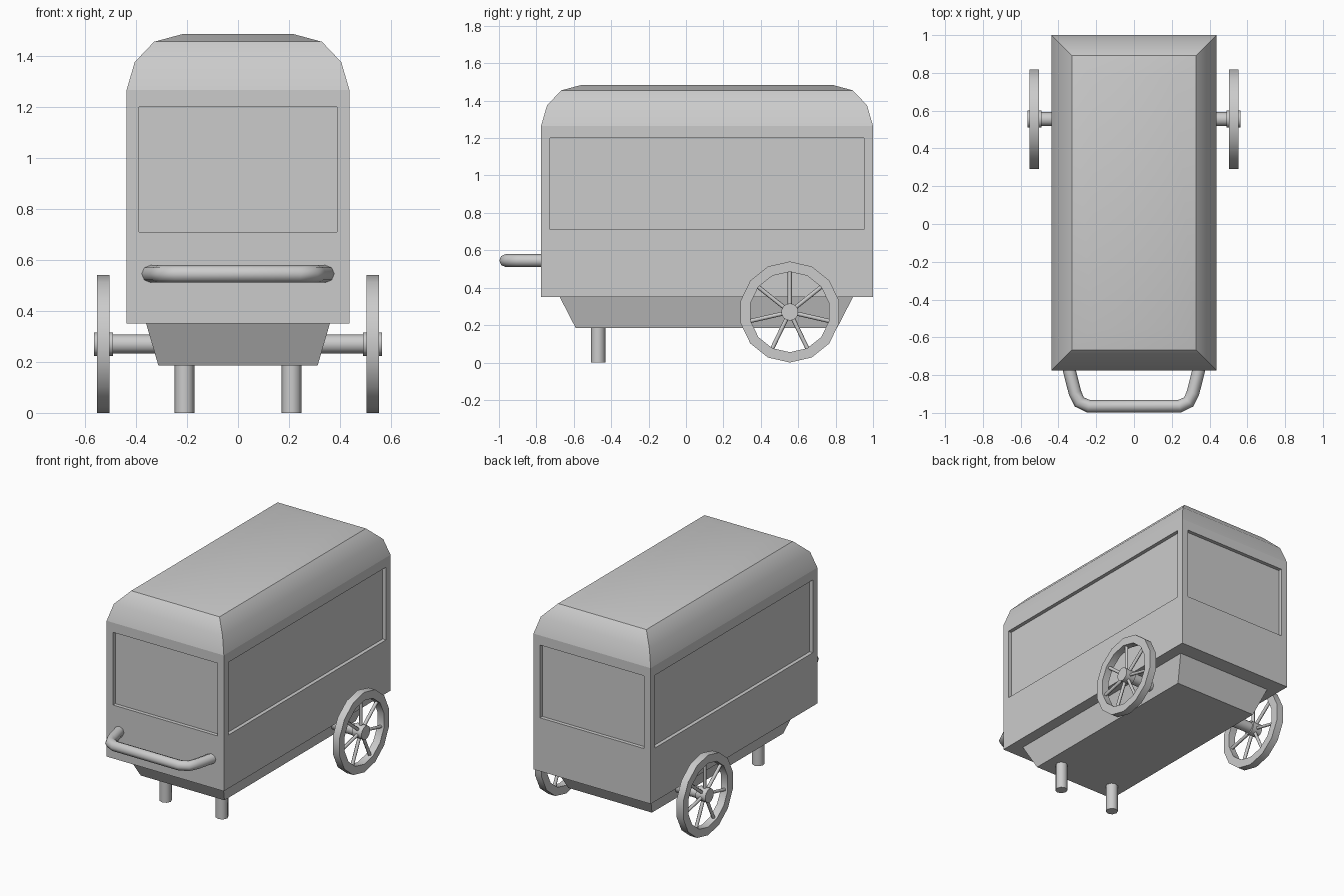
import bpy, bmesh, math
from mathutils import Matrix, Vector

if "Cube" in bpy.data.objects:
    bpy.data.objects.remove(bpy.data.objects["Cube"])

WHEEL = Vector((0.528, 0.555, 0.27))


def finish(name, bm, angle=30, mirror=False):
    bmesh.ops.recalc_face_normals(bm, faces=bm.faces[:])
    me = bpy.data.meshes.new(name)
    bm.to_mesh(me)
    bm.free()
    ob = bpy.data.objects.new(name, me)
    bpy.context.collection.objects.link(ob)
    smooth(ob, angle)
    if mirror:
        ob.modifiers.new("mirror", 'MIRROR')
    return ob


def smooth(ob, angle):
    bpy.ops.object.select_all(action='DESELECT')
    ob.select_set(True)
    bpy.context.view_layer.objects.active = ob
    if angle:
        bpy.ops.object.shade_smooth_by_angle(angle=math.radians(angle))


def stack(rings):
    """Rectangular rings (half x, y0, y1, z) joined by quads and capped at the end."""
    bm = bmesh.new()
    loops = [[bm.verts.new(p) for p in ((-x, a, z), (x, a, z), (x, b, z), (-x, b, z))]
             for x, a, b, z in rings]
    walls = [bm.faces.new((lo[i], lo[(i + 1) % 4], hi[(i + 1) % 4], hi[i]))
             for lo, hi in zip(loops, loops[1:]) for i in range(4)]
    bm.faces.new(loops[-1])
    return bm, walls


def rod(bm, p, q, r, sides):
    p, q = Vector(p), Vector(q)
    d = q - p
    mat = Matrix.Translation((p + q) / 2) @ d.to_track_quat('Z', 'Y').to_matrix().to_4x4()
    bmesh.ops.create_cone(bm, cap_ends=True, segments=sides, radius1=r, radius2=r,
                          depth=d.length, matrix=mat)


# Body with a recessed panel on each of its four walls
bm, walls = stack([(0.437, -0.775, 1.0, 1.265), (0.437, -0.775, 1.0, 0.35)])
bmesh.ops.recalc_face_normals(bm, faces=bm.faces[:])
bmesh.ops.inset_individual(bm, faces=walls, thickness=0.068)
for v in {v for f in walls for v in f.verts}:
    v.co.z = 1.2 if v.co.z > 0.8 else 0.71
for f in bmesh.ops.extrude_discrete_faces(bm, faces=walls)['faces']:
    f.normal_update()
    bmesh.ops.translate(bm, verts=f.verts[:], vec=-0.025 * f.normal)
finish("body", bm, 0)

# Rounded roof
bm, _ = stack([(0.437 - i, -0.775 + i, 1.0 - i, z) for i, z in
               ((0, 1.265), (0.032, 1.375), (0.108, 1.455), (0.22, 1.485))])
finish("roof", bm, 30)

# Tapered underside
bm, _ = stack([(0.36, -0.675, 0.893, 0.35), (0.312, -0.59, 0.808, 0.185)])
finish("underside", bm, 0)

# Front legs
bm = bmesh.new()
rod(bm, (0.21, -0.47, 0), (0.21, -0.47, 0.187), 0.039, 8)
finish("front_legs", bm, 50, True)

# Axle stubs
bm = bmesh.new()
rod(bm, (0.3, WHEEL.y, WHEEL.z), (0.49, WHEEL.y, WHEEL.z), 0.037, 12)
finish("axles", bm, 40, True)

# Wheel rims: fourteen-sided square-section rings
bm = bmesh.new()
N = 14
section = [(-0.025, 0.27), (0.025, 0.27), (0.025, 0.215), (-0.025, 0.215)]
rings = []
for i in range(N):
    a = math.tau * i / N
    rings.append([bm.verts.new(WHEEL + Vector((x, r * math.sin(a), r * math.cos(a))))
                  for x, r in section])
for i in range(N):
    a, b = rings[i], rings[(i + 1) % N]
    for j in range(4):
        k = (j + 1) % 4
        bm.faces.new((a[j], a[k], b[k], b[j]))
finish("wheel_rims", bm, 30, True)

# Hubs and seven spokes per wheel
bm = bmesh.new()
rod(bm, WHEEL - Vector((0.037, 0, 0)), WHEEL + Vector((0.036, 0, 0)), 0.046, 14)
finish("wheel_hubs", bm, 40, True)
bm = bmesh.new()
for i in range(7):
    a = math.tau * i / 7
    d = Vector((0, math.sin(a), math.cos(a)))
    rod(bm, WHEEL + 0.04 * d, WHEEL + 0.218 * d, 0.011, 6)
finish("wheel_spokes", bm, 65, True)

# Push handle
half = [(0.345, -0.765), (0.312, -0.895), (0.29, -0.942), (0.24, -0.965)]
path = half + [(-x, y) for x, y in reversed(half)]
cu = bpy.data.curves.new("push_handle", 'CURVE')
cu.dimensions = '3D'
cu.bevel_depth = 0.034
cu.bevel_resolution = 2
sp = cu.splines.new('POLY')
sp.points.add(len(path) - 1)
for pt, (x, y) in zip(sp.points, path):
    pt.co = (x, y, 0.545, 1)
handle = bpy.data.objects.new("push_handle", cu)
bpy.context.collection.objects.link(handle)
smooth(handle, 0)
bpy.ops.object.convert(target='MESH')
smooth(bpy.context.object, 50)
